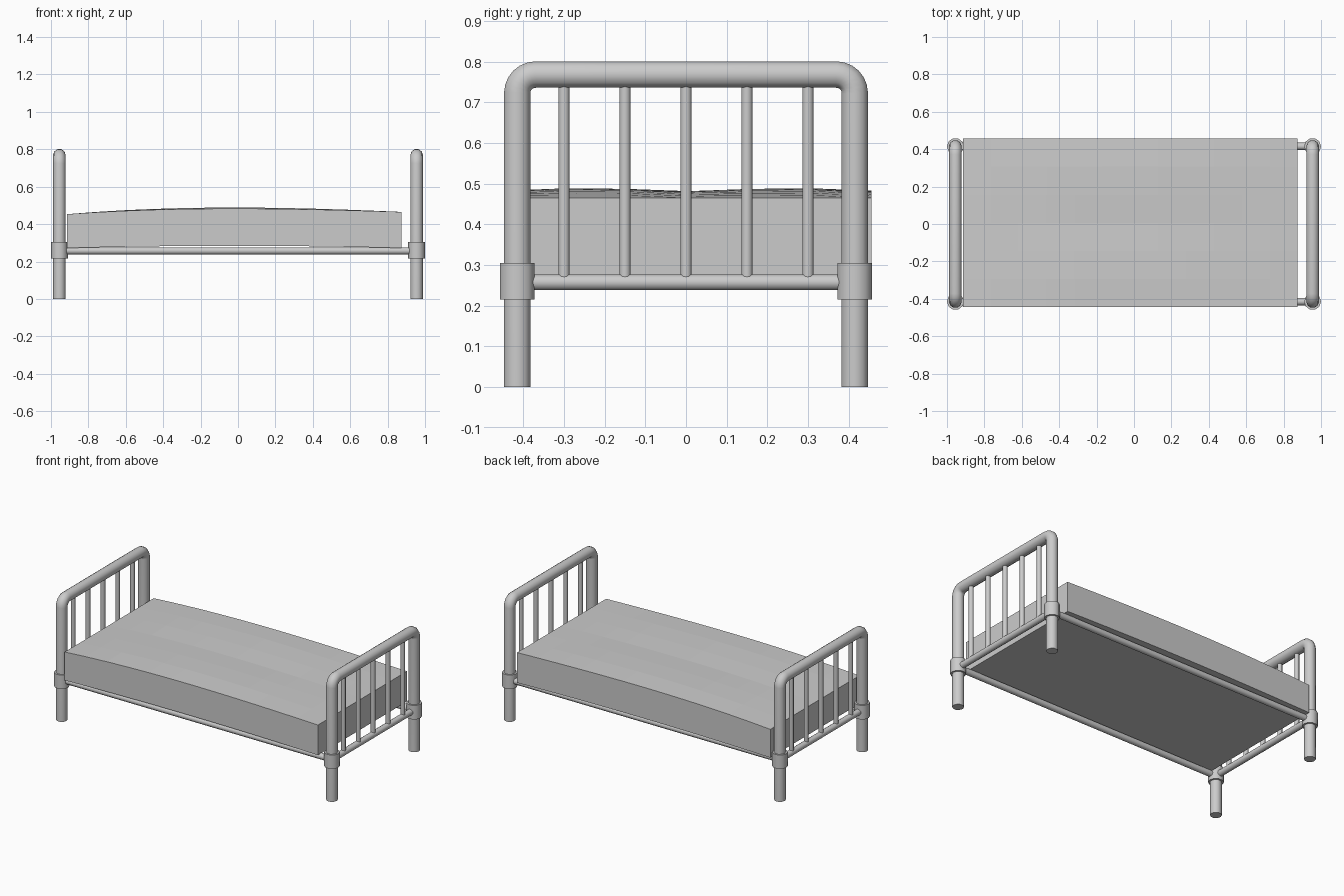
import bpy
import bmesh
import math

cube = bpy.data.objects.get("Cube")
if cube:
    bpy.data.objects.remove(cube, do_unlink=True)

grey = bpy.data.materials.new("plain_grey")
grey.use_nodes = True
COLOUR = (0.6, 0.6, 0.6, 1)
grey.diffuse_color = COLOUR
grey.node_tree.nodes["Principled BSDF"].inputs["Base Color"].default_value = COLOUR

POST_X, POST_Y = 0.955, 0.415
RAIL_Z = 0.257


def tube(name, points, radius):
    """Capped round tube along a path of points."""
    curve = bpy.data.curves.new(name, "CURVE")
    curve.dimensions = "3D"
    curve.bevel_depth = radius
    curve.bevel_resolution = 3
    curve.use_fill_caps = True
    spline = curve.splines.new("POLY")
    spline.points.add(len(points) - 1)
    for p, co in zip(spline.points, points):
        p.co = (*co, 1)
    obj = bpy.data.objects.new(name, curve)
    bpy.context.collection.objects.link(obj)
    bpy.ops.object.select_all(action="DESELECT")
    obj.select_set(True)
    bpy.context.view_layer.objects.active = obj
    bpy.ops.object.convert(target="MESH")
    obj = bpy.context.view_layer.objects.active
    obj.data.materials.clear()
    obj.data.materials.append(grey)
    bpy.ops.object.shade_smooth_by_angle(angle=math.radians(40))
    return obj


def arch_path(x, top, bend):
    """Hoop from floor to floor with rounded upper corners."""
    half = [(POST_Y, 0)]
    for i in range(7):
        a = math.radians(15 * i)
        half.append((POST_Y - bend + bend * math.cos(a),
                     top - bend + bend * math.sin(a)))
    return [(x, y, z) for y, z in half] + [(x, -y, z) for y, z in reversed(half)]


# Headboard and footboard
for end, x in (("head", -POST_X), ("foot", POST_X)):
    tube(end + "_frame", arch_path(x, 0.768, 0.045), 0.034)
    tube(end + "_rail", [(x, -POST_Y, RAIL_Z), (x, POST_Y, RAIL_Z)], 0.02)
    for i in range(5):
        y = -0.3 + 0.15 * i
        tube(f"{end}_spindle_{i + 1}", [(x, y, RAIL_Z), (x, y, 0.76)], 0.014)
    for side, y in (("right", -POST_Y), ("left", POST_Y)):
        tube(f"{end}_{side}_collar", [(x, y, 0.215), (x, y, 0.304)], 0.045)

# Long side rails
for side, y in (("right", -POST_Y), ("left", POST_Y)):
    tube(side + "_side_rail", [(-POST_X, y, RAIL_Z), (POST_X, y, RAIL_Z)], 0.02)

# Mattress: a subdivided box with a gently crowned, uneven top
X0, X1, Y0, Y1 = -0.915, 0.875, -0.443, 0.456
bm = bmesh.new()
bmesh.ops.create_grid(bm, x_segments=12, y_segments=6, size=1)
top_faces = bm.faces[:]
ext = bmesh.ops.extrude_face_region(bm, geom=top_faces, use_keep_orig=True)
lower = {v for v in ext["geom"] if isinstance(v, bmesh.types.BMVert)}
for v in bm.verts:
    u, w = v.co.x, v.co.y
    x = X0 + (u + 1) / 2 * (X1 - X0)
    y = Y0 + (w + 1) / 2 * (Y1 - Y0)
    if v in lower:
        z = 0.272 + 0.012 * (1 - u * u)
    else:
        z = 0.485 - 0.026 * u * u + 0.006 * u ** 3
        z += 0.004 * (1 - u * u) * math.sin(5 * abs(w) - 1.2)
    v.co = (x, y, z)
bmesh.ops.recalc_face_normals(bm, faces=bm.faces)
mesh = bpy.data.meshes.new("mattress")
bm.to_mesh(mesh)
bm.free()
mesh.materials.append(grey)
mattress = bpy.data.objects.new("mattress", mesh)
bpy.context.collection.objects.link(mattress)
